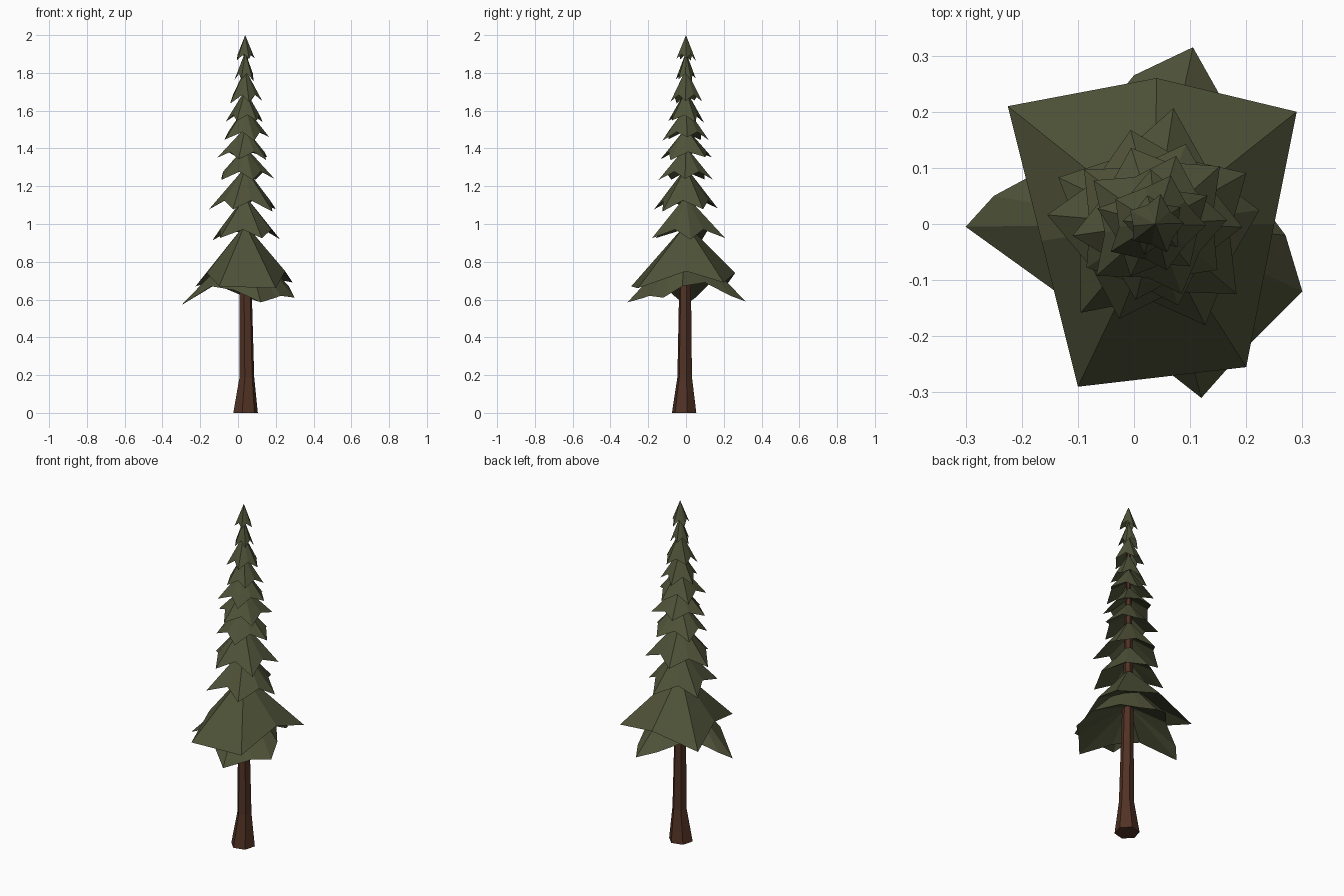
import bpy, bmesh, math, random

if "Cube" in bpy.data.objects:
    bpy.data.objects.remove(bpy.data.objects["Cube"])
random.seed(4)
CX, CY = 0.038, 0.0


def material(name, rgb):
    m = bpy.data.materials.new(name)
    m.diffuse_color = (*rgb, 1)
    m.use_nodes = True
    m.node_tree.nodes["Principled BSDF"].inputs["Base Color"].default_value = m.diffuse_color
    return m


NEEDLES = material("needles", (0.078, 0.085, 0.04))
BARK = material("bark", (0.082, 0.032, 0.018))


def finish(name, bm, mat):
    bmesh.ops.recalc_face_normals(bm, faces=bm.faces)
    me = bpy.data.meshes.new(name)
    bm.to_mesh(me)
    bm.free()
    me.materials.append(mat)
    bpy.context.collection.objects.link(bpy.data.objects.new(name, me))


def skirt(name, apex, ring, hollow=0.5):
    """Jagged cone of branches with a hollowed underside."""
    bm = bmesh.new()
    low = sum(p[2] for p in ring) / len(ring)
    top = bm.verts.new((CX, CY, apex))
    under = bm.verts.new((CX, CY, low + hollow * (apex - low)))
    vs = [bm.verts.new(p) for p in ring]
    for a, b in zip(vs, vs[1:] + vs[:1]):
        bm.faces.new((top, a, b))
        bm.faces.new((under, b, a))
    finish(name, bm, NEEDLES)


def star(tip_z, apex, radius, angle, n):
    """Alternating low tips and raised notches."""
    ring = []
    for i in range(2 * n):
        tip = i % 2 == 0
        a = math.radians(angle) + math.pi * i / n + random.uniform(-.08, .08)
        r = radius * (random.uniform(.9, 1.03) if tip else random.uniform(.64, .74))
        z = tip_z + (random.uniform(-.01, .01) if tip else .22 * (apex - tip_z))
        ring.append((CX + r * math.cos(a), CY + r * math.sin(a), z))
    return ring


# trunk: flared six-sided post tapering into the crown
bm = bmesh.new()
rings = []
for z, r, x, y in [(0, .067, .04, -.01), (.19, .04, .047, -.007),
                   (.64, .033, .041, -.005), (1.15, .022, .038, 0), (1.8, .008, .038, 0)]:
    rings.append([bm.verts.new((x + r * math.cos(k * math.pi / 3 + .25),
                                y + r * math.sin(k * math.pi / 3 + .25), z)) for k in range(6)])
for lo, hi in zip(rings, rings[1:]):
    for k in range(6):
        bm.faces.new((lo[k], lo[(k + 1) % 6], hi[(k + 1) % 6], hi[k]))
bm.faces.new(rings[0])
bm.faces.new(rings[-1])
finish("trunk", bm, BARK)

# two broad lowest skirts
skirt("branches_bottom", 0.92, [
    (-.30, -.005, .57), (-.14, -.12, .67), (-.02, -.2, .65), (.12, -.31, .585),
    (.2, -.22, .61), (.225, -.195, .62), (.3, -.12, .61), (.27, -.02, .67),
    (.18, .1, .69), (.15, .235, .62), (.105, .315, .59), (0, .265, .63),
    (-.12, .12, .68), (-.25, .05, .61)])
skirt("branches_wide", 1.0, [
    (.29, .2, .69), (.04, .26, .74), (-.225, .21, .67), (-.165, -.03, .74),
    (-.1, -.29, .67), (.2, -.255, .66), (.25, 0, .75)])

# upper tiers: tip height, apex height, radius, first tip angle, tips
tiers = [(.92, 1.15, .205, 10, 5), (1.075, 1.3, .19, 33, 5), (1.24, 1.41, .16, 0, 5),
         (1.345, 1.51, .152, 40, 5), (1.45, 1.62, .14, 5, 5), (1.54, 1.71, .105, 25, 5),
         (1.645, 1.82, .092, 0, 5), (1.765, 1.91, .058, 30, 5), (1.87, 2.0, .054, 5, 5)]
for i, (tip_z, apex, r, ang, n) in enumerate(tiers):
    skirt(f"branches_tier_{i + 1}", apex, star(tip_z, apex, r, ang, n))
